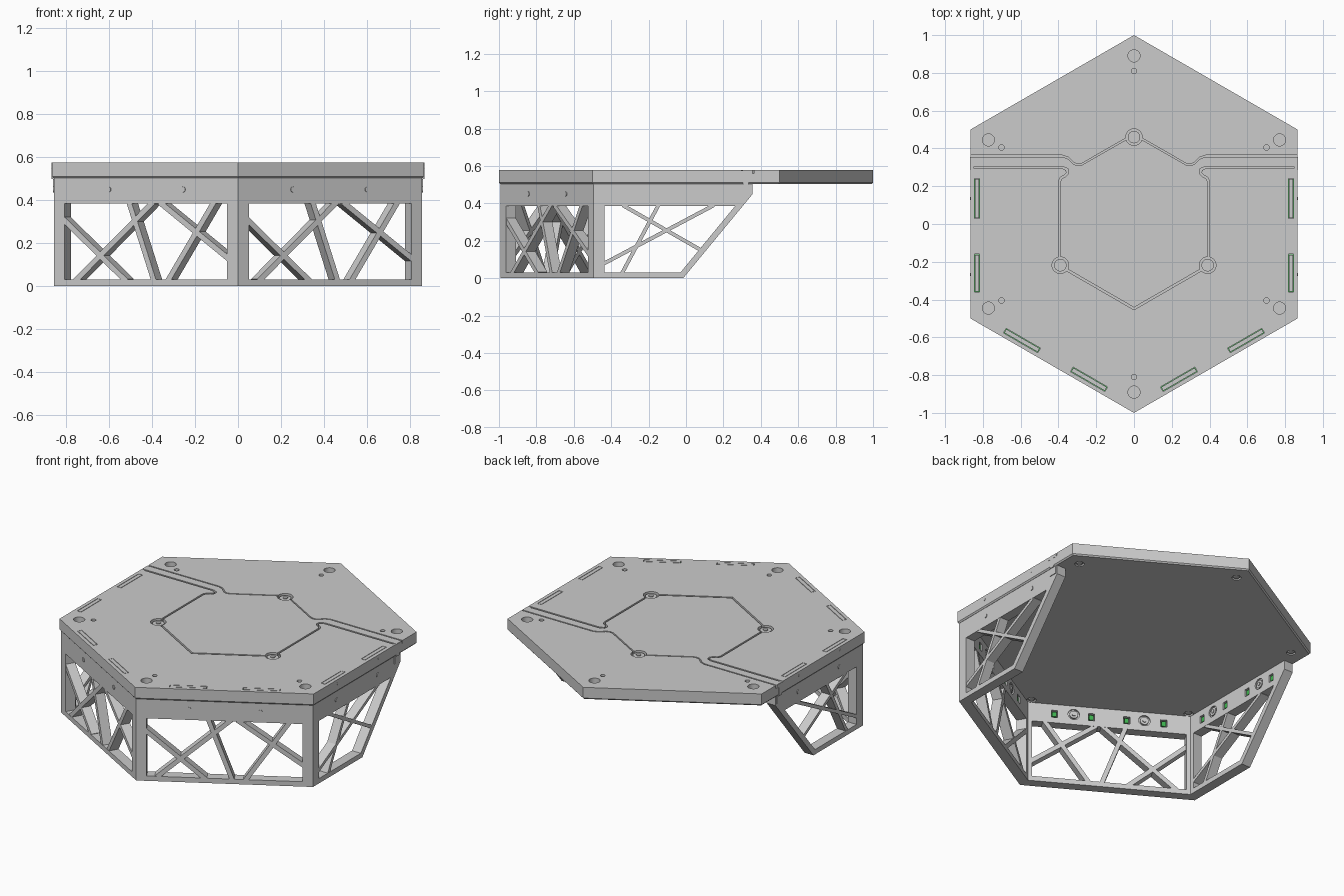
import bpy, bmesh
from math import sin, cos, pi, radians, sqrt
from mathutils import Vector

if "Cube" in bpy.data.objects:
    bpy.data.objects.remove(bpy.data.objects["Cube"])

TOP, UNDER, SILL, HEAD = 0.577, 0.503, 0.03, 0.385   # main heights
APO, THICK = 0.858, 0.06                             # wall apothem, wall thickness


def prism(bm, a, b):
    """Closed solid between two matching loops of points."""
    va, vb = [bm.verts.new(p) for p in a], [bm.verts.new(p) for p in b]
    n = len(va)
    bm.faces.new(va)
    bm.faces.new(vb[::-1])
    for i in range(n):
        bm.faces.new((va[i], vb[i], vb[(i + 1) % n], va[(i + 1) % n]))


def shade(ob):
    for o in bpy.context.selected_objects:
        o.select_set(False)
    ob.select_set(True)
    bpy.context.view_layer.objects.active = ob
    bpy.ops.object.shade_smooth_by_angle(angle=radians(30))


def finish(bm, name, mat=None):
    bmesh.ops.recalc_face_normals(bm, faces=bm.faces[:])
    me = bpy.data.meshes.new(name)
    bm.to_mesh(me)
    bm.free()
    ob = bpy.data.objects.new(name, me)
    bpy.context.collection.objects.link(ob)
    if mat:
        me.materials.append(mat)
    shade(ob)
    return ob


def cut(ob, cutter):
    """Boolean difference; keeps the uncut mesh if a solver gives nothing."""
    cutter.hide_render = True
    for solver in ('EXACT', 'MANIFOLD'):
        backup = ob.data.copy()
        bpy.context.view_layer.objects.active = ob
        m = ob.modifiers.new("cut", 'BOOLEAN')
        m.operation, m.solver, m.object = 'DIFFERENCE', solver, cutter
        bpy.ops.object.modifier_apply(modifier=m.name)
        if len(ob.data.polygons) > len(backup.polygons):
            break
        ob.data = backup
    bpy.data.objects.remove(cutter)
    shade(ob)


def circle(x, y, r, n=24):
    return [(x + r * cos(2 * pi * i / n), y + r * sin(2 * pi * i / n)) for i in range(n)]


def rect(x0, x1, y0, y1):
    return [(x0, y0), (x1, y0), (x1, y1), (x0, y1)]


def bar(p, q, w):
    p, q = Vector(p), Vector(q)
    d = (q - p).normalized()
    s = Vector((-d.y, d.x)) * w / 2
    e = d * 0.01
    return [tuple(v) for v in (p - e - s, q + e - s, q + e + s, p - e + s)]


def flat(bm, pts, z0, z1):
    prism(bm, [(x, y, z0) for x, y in pts], [(x, y, z1) for x, y in pts])


def groove(bm, pts, w, z0, z1):
    """Mitred channel of width w along a path."""
    pts = [Vector(p) for p in pts]
    rows = []
    for i, p in enumerate(pts):
        d0 = (p - pts[i - 1]).normalized() if i else (pts[1] - p).normalized()
        d1 = (pts[i + 1] - p).normalized() if i < len(pts) - 1 else d0
        n0, n1 = Vector((-d0.y, d0.x)), Vector((-d1.y, d1.x))
        m = (n0 + n1).normalized()
        m *= w / 2 / max(m.dot(n0), 0.4)
        l, r = p + m, p - m
        rows.append([bm.verts.new((v.x, v.y, z)) for v, z in ((l, z0), (r, z0), (r, z1), (l, z1))])
    for a, b in zip(rows, rows[1:]):
        for k in range(4):
            bm.faces.new((a[k], a[(k + 1) % 4], b[(k + 1) % 4], b[k]))
    bm.faces.new(rows[0])
    bm.faces.new(rows[-1][::-1])


class Wall:
    """Maps (along, height, depth inwards) to the world; ends at +-0.5 are mitred."""
    def __init__(self, deg):
        a = radians(deg)
        self.n, self.t = Vector((cos(a), sin(a), 0)), Vector((-sin(a), cos(a), 0))

    def at(self, u, z, d):
        if abs(u) == 0.5:
            u = (APO - d) / sqrt(3) * (1 if u > 0 else -1)
        return self.n * (APO - d) + self.t * u + Vector((0, 0, z))

    def solid(self, bm, pts, d0, d1, flip=1):
        prism(bm, [self.at(u * flip, z, d0) for u, z in pts],
              [self.at(u * flip, z, d1) for u, z in pts])


green = bpy.data.materials.new("clip_green")
green.diffuse_color = (0.05, 0.45, 0.08, 1)
green.use_nodes = True
green.node_tree.nodes["Principled BSDF"].inputs["Base Color"].default_value = green.diffuse_color

# Panel layouts: frame pieces, struts, top band, screw and clip positions
FRONT = dict(
    frame=[rect(-.5, .5, 0, SILL), rect(-.5, -.437, SILL, HEAD), rect(.437, .5, SILL, HEAD)],
    struts=[((-.45, .315), (-.115, .03)), ((-.375, .03), (.03, .385)), ((-.09, .385), (.04, .03)),
            ((.12, .03), (.36, .385)), ((.08, .385), (.44, .13))],
    band=rect(-.5, .5, HEAD, UNDER), screws=(-.2, .2), slots=((-.31, -.1), (.1, .31)), w=.026)
SIDE = dict(
    frame=[[(-.5, 0), (-.015, 0), (.01, SILL), (-.5, SILL)], rect(-.5, -.435, SILL, HEAD),
           [(-.03, SILL), (.01, SILL), (.303, HEAD), (.262, HEAD)]],
    struts=[((-.33, .385), (.08, .15)), ((-.435, .08), (.14, .385)), ((-.34, .03), (-.15, .385))],
    band=[(-.5, HEAD), (.303, HEAD), (.355, .448), (.355, UNDER), (-.5, UNDER)],
    screws=(-.267, .134), slots=((-.36, -.16), (.03, .24)), w=.02)

slot_cut, covers, strips = bmesh.new(), bmesh.new(), bmesh.new()
for name, deg, spec, flip in (("front_left", 240, FRONT, 1), ("front_right", -60, FRONT, 1),
                              ("right", 0, SIDE, 1), ("left", 180, SIDE, -1)):
    w = Wall(deg)
    # Truss frame and struts
    bm = bmesh.new()
    for pts in spec["frame"]:
        w.solid(bm, pts, 0, THICK, flip)
    for p, q in spec["struts"]:
        w.solid(bm, bar(p, q, spec["w"]), .001, THICK - .001, flip)
    finish(bm, name + "_truss_wall")
    # Solid band above the truss, with pockets on its inner face
    bm, cb, pegs, screws = (bmesh.new() for _ in range(4))
    w.solid(bm, spec["band"], 0, THICK, flip)
    for u in spec["screws"]:
        w.solid(cb, circle(u, .45, .033), .05, .08, flip)
        w.solid(screws, circle(u, .45, .024), .045, .059, flip)
        w.solid(screws, circle(u, .45, .011), .055, .064, flip)
        w.solid(screws, circle(u, .45, .013), -.004, .01, flip)
        if spec is SIDE:
            w.solid(screws, circle(u, .553, .008), -.0095, .01, flip)
    for a, b in spec["slots"]:
        for u in (a, b):
            w.solid(cb, rect(u - .018, u + .018, .42, .465), .03, .08, flip)
            w.solid(pegs, rect(u - .012, u + .012, .428, .458), .025, .054, flip)
        w.solid(slot_cut, rect(a, b, .563, .6), .013, .041, flip)
        w.solid(strips, rect(a + .001, b - .001, .56, .568), .014, .040, flip)
        w.solid(covers, rect(a + .003, b - .003, .565, TOP), .016, .038, flip)
    band = finish(bm, name + "_wall_band")
    cut(band, finish(cb, "pocket_cutter"))
    finish(pegs, name + "_clip_pegs", green)
    finish(screws, name + "_wall_screws")
    # Clamp joining the wall end to the rear plate
    if spec is SIDE:
        bm = bmesh.new()
        w.solid(bm, rect(.295, .345, .455, .5), -.004, .05, flip)
        w.solid(bm, rect(.285, .355, .555, .575), -.0095, .01, flip)
        w.solid(bm, rect(.305, .335, .5, .555), -.0095, .02, flip)
        finish(bm, name + "_end_clamp")

# Hexagonal deck plate with a slightly tapered lower rim
bm = bmesh.new()
rows = [[bm.verts.new((k * sin(i * pi / 3), k * cos(i * pi / 3), z)) for i in range(6)]
        for k, z in ((.992, UNDER), (1, UNDER + .008), (1, TOP))]
for a, b in zip(rows, rows[1:]):
    for i in range(6):
        j = (i + 1) % 6
        bm.faces.new((a[i], a[j], b[j], b[i]))
bm.faces.new(rows[0])
bm.faces.new(rows[2])
deck = finish(bm, "hexagon_deck")

# Seams between the deck pieces
half_a = [(-.9, .30), (-.38, .30), (-.355, .289), (-.352, .27), (-.365, .255), (-.385, .245),
          (-.395, .225), (-.395, -.22)]
half_b = [(-.9, .36), (-.38, .36), (-.35, .35), (-.32, .322), (-.30, .313), (-.275, .317)]
for half, mid, wd in ((half_a, (0, -.448), .011), (half_b, (0, .475), .008)):
    bm = bmesh.new()
    groove(bm, half + [mid] + [(-x, y) for x, y in half[::-1]], wd, TOP - .018, .6)
    cut(deck, finish(bm, "seam_cutter"))

# Bolt recesses, corner holes, pin holes, underside rings
bolts = [(0, .46), (-.39, -.218), (.39, -.218)]
corners = [(.89 * sin(i * pi / 3), .89 * cos(i * pi / 3)) for i in range(6)]
pins = [(.81 * sin(i * pi / 3), .81 * cos(i * pi / 3)) for i in range(6)]
bm, discs = bmesh.new(), bmesh.new()
for x, y in bolts:
    flat(bm, circle(x, y, .044), TOP - .022, .6)
for x, y in corners:
    flat(bm, circle(x, y, .032), TOP - .03, .6)
    flat(bm, circle(x, y, .026), .49, UNDER + .01)
    flat(discs, circle(x, y, .016), UNDER, UNDER + .02)
for x, y in pins:
    flat(bm, circle(x, y, .014), TOP - .03, .6)
cut(deck, finish(bm, "hole_cutter"))
cut(deck, finish(slot_cut, "slot_cutter"))
finish(discs, "underside_plugs")
finish(strips, "clip_strips", green)
finish(covers, "clip_covers")

# Deck bolts
bm = bmesh.new()
for x, y in bolts:
    flat(bm, circle(x, y, .033), TOP - .03, TOP - .007)
    flat(bm, circle(x, y, .014), TOP - .01, TOP - .001)
finish(bm, "deck_bolts")
